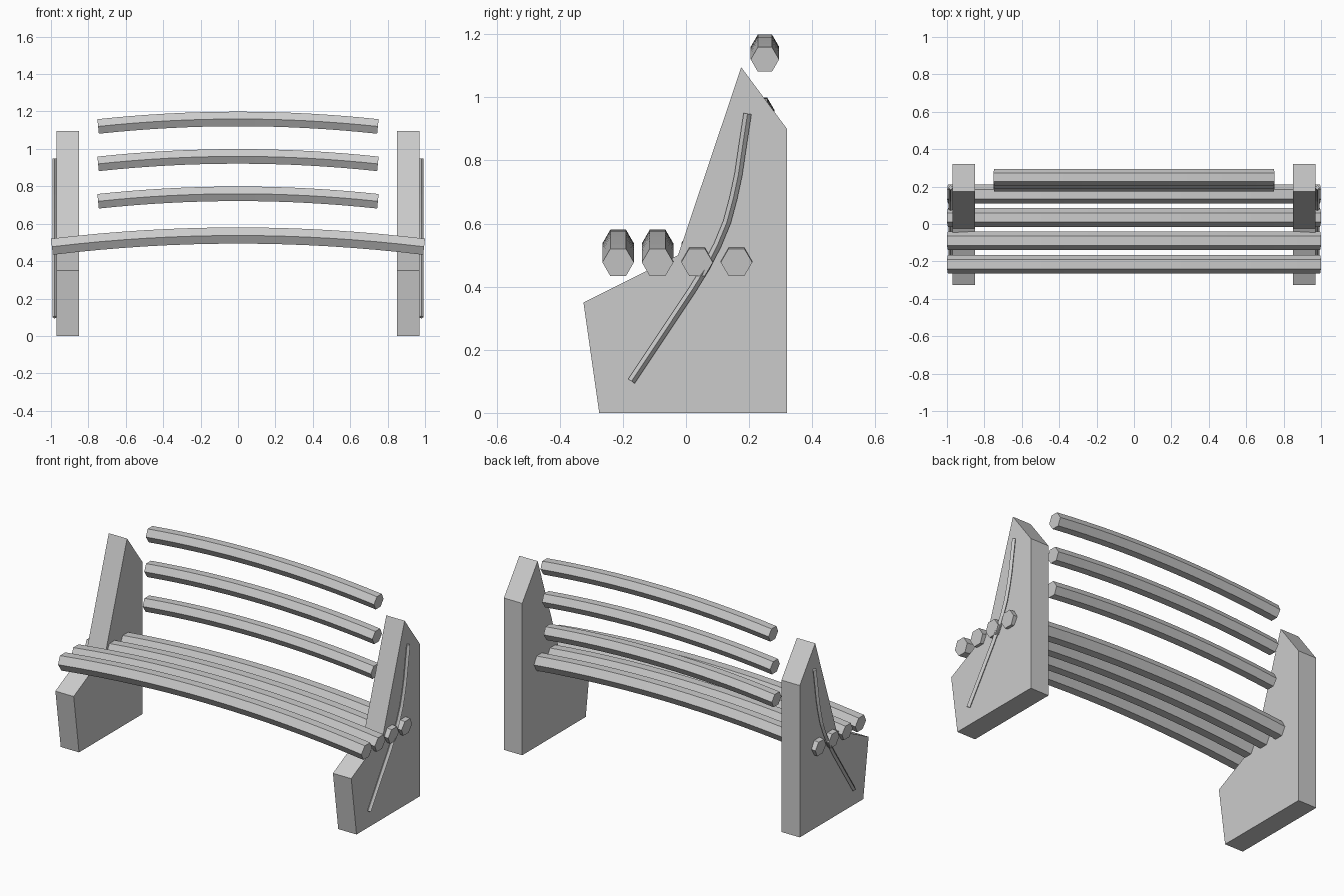
import bpy, bmesh, math
from mathutils import Vector

if "Cube" in bpy.data.objects:
    bpy.data.objects.remove(bpy.data.objects["Cube"])

grey = bpy.data.materials.new("light_grey")
grey.diffuse_color = (0.6, 0.6, 0.6, 1)
grey.use_nodes = True
grey.node_tree.nodes["Principled BSDF"].inputs["Base Color"].default_value = grey.diffuse_color


def finish(name, bm):
    bmesh.ops.recalc_face_normals(bm, faces=bm.faces)
    me = bpy.data.meshes.new(name)
    bm.to_mesh(me)
    bm.free()
    me.materials.append(grey)
    ob = bpy.data.objects.new(name, me)
    bpy.context.collection.objects.link(ob)
    return ob


def sweep(name, path, side, radius, sides):
    """Sweep a regular polygon along a planar path; side is the plane normal."""
    bm = bmesh.new()
    side = Vector(side)
    pts = [Vector(p) for p in path]
    rings = []
    for i, p in enumerate(pts):
        tangent = (pts[min(i + 1, len(pts) - 1)] - pts[max(i - 1, 0)]).normalized()
        up = tangent.cross(side)
        rings.append([bm.verts.new(p + radius * (math.cos(a) * side + math.sin(a) * up))
                      for a in (2 * math.pi * k / sides for k in range(sides))])
    for r, s in zip(rings, rings[1:]):
        for k in range(sides):
            n = (k + 1) % sides
            bm.faces.new((r[k], r[n], s[n], s[k]))
    bm.faces.new(rings[0])
    bm.faces.new(rings[-1])
    return finish(name, bm)


def slat(name, half, y, z, rise, radius, steps=16):
    xs = [half * (2 * i / steps - 1) for i in range(steps + 1)]
    path = [(x, y, z - rise * (x / half) ** 2) for x in xs]
    return sweep(name, path, (0, 1, 0), radius, 6)


# Bowed seat slats
for i in range(4):
    slat(f"seat_slat_{i + 1}", 0.995, -0.215 + 0.125 * i, 0.537, 0.06, 0.05)

# Bowed back slats, leaning back slightly
for i in range(3):
    slat(f"back_slat_{i + 1}", 0.748, 0.22 + 0.015 * i, 0.76 + 0.2 * i, 0.04, 0.045)

# Side panels and the bent rods on their outer faces
PROFILE = [(-0.275, 0), (0.32, 0), (0.32, 0.9), (0.175, 1.095), (-0.025, 0.5), (-0.325, 0.35)]
ROD = [(-0.173, 0.1), (-0.075, 0.247), (0.02, 0.39), (0.063, 0.46), (0.1, 0.532),
       (0.13, 0.605), (0.15, 0.68), (0.166, 0.755), (0.18, 0.85), (0.195, 0.948)]
for label, s in (("left", -1), ("right", 1)):
    bm = bmesh.new()
    face = bm.faces.new([bm.verts.new((s * 0.85, y, z)) for y, z in PROFILE])
    geom = bmesh.ops.extrude_face_region(bm, geom=[face])["geom"]
    bmesh.ops.translate(bm, vec=(s * 0.12, 0, 0),
                        verts=[g for g in geom if isinstance(g, bmesh.types.BMVert)])
    finish(f"{label}_side_panel", bm)
    sweep(f"{label}_side_rod", [(s * 0.98, y, z) for y, z in ROD], (1, 0, 0), 0.0125, 4)
